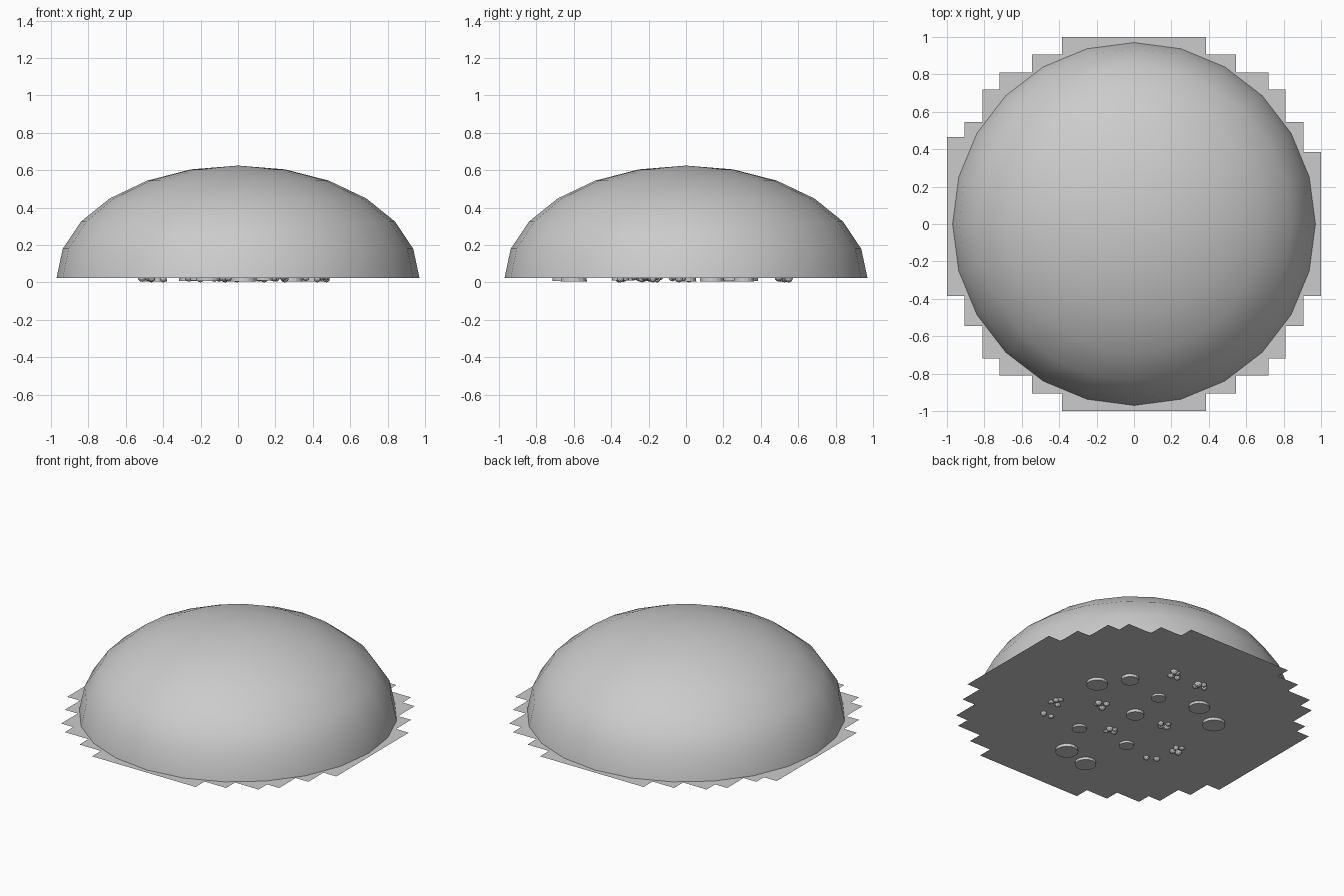
import bpy, bmesh, math, random
from mathutils import Matrix, Vector

if "Cube" in bpy.data.objects:
    bpy.data.objects.remove(bpy.data.objects["Cube"])

random.seed(4)
FLOOR = 0.025


def make_object(name, bm, smooth=False):
    mesh = bpy.data.meshes.new(name)
    bm.to_mesh(mesh)
    bm.free()
    for p in mesh.polygons:
        p.use_smooth = smooth
    ob = bpy.data.objects.new(name, mesh)
    bpy.context.collection.objects.link(ob)
    return ob


# Dome: open half of a flattened 24-sided sphere
bm = bmesh.new()
bmesh.ops.create_uvsphere(bm, u_segments=24, v_segments=12, radius=1)
low = [v for v in bm.verts if v.co.z < -0.01]
bmesh.ops.delete(bm, geom=low, context='VERTS')
bmesh.ops.scale(bm, vec=(0.97, 0.97, 0.60), verts=bm.verts)
bmesh.ops.translate(bm, vec=(0, 0, FLOOR), verts=bm.verts)
make_object("dome", bm, smooth=True)

# Ground: thin sheet with a stair-stepped round outline
steps = [(0.385, 1.0), (0.545, 0.905), (0.72, 0.81), (0.81, 0.72), (0.905, 0.545), (1.0, 0.385)]
quarter = []
for i, (x, y) in enumerate(steps):
    quarter.append((x, y))
    if i + 1 < len(steps):
        quarter.append((x, steps[i + 1][1]))
outline = quarter + [(x, -y) for x, y in reversed(quarter)]
outline += [(-x, -y) for x, y in quarter]
left_top = [(-x, 0.465 if y == 0.385 and x == 1.0 else y) for x, y in reversed(quarter)]
left_top[1] = (left_top[1][0], 0.465)
left_top[2] = (left_top[2][0], 0.545)
# the first step on the left reaches one cell further back
left_top[1] = (-0.905, 0.465)
outline += left_top
bm = bmesh.new()
bm.faces.new([bm.verts.new((x, y, FLOOR)) for x, y in outline])
bmesh.ops.recalc_face_normals(bm, faces=bm.faces)
bmesh.ops.triangulate(bm, faces=bm.faces)
make_object("ground", bm)

# Drums standing in the ground, their feet showing below it
drums = [(0.41, 0.14, 0.065), (0.29, 0.31, 0.055), (-0.25, 0.32, 0.065), (-0.45, 0.22, 0.07),
         (0.03, -0.60, 0.07), (-0.16, -0.65, 0.065), (0.01, 0.245, 0.045),
         (0.14, -0.35, 0.045), (-0.21, -0.32, 0.045), (-0.01, 0.0, 0.055)]
bm = bmesh.new()
for x, y, r in drums:
    bottom = random.uniform(0.004, 0.012)
    height = 0.08
    bmesh.ops.create_cone(bm, cap_ends=True, segments=16, radius1=r, radius2=r * 0.9,
                          depth=height, matrix=Matrix.Translation((x, y, bottom + height / 2)))
make_object("planted_drums", bm)

# Small clumps of stones half sunk in the ground
clumps = [(0.45, -0.19), (0.215, -0.04), (-0.03, -0.25), (-0.23, 0.01), (-0.49, -0.16),
          (0.12, 0.52), (-0.09, 0.52), (0.39, -0.37), (-0.43, -0.36)]
bm = bmesh.new()
for i, (x, y) in enumerate(clumps):
    for k in range(4 if i < 7 else 2):
        a = k * math.tau / 4 + random.random()
        d = random.uniform(0.02, 0.045)
        r = random.uniform(0.016, 0.024)
        bottom = 0.0 if k == 0 else random.uniform(0.003, 0.012)
        top = Vector((x + d * math.cos(a), y + d * math.sin(a), bottom + r))
        bmesh.ops.create_icosphere(bm, subdivisions=2, radius=r, matrix=Matrix.Translation(top))
make_object("stone_clumps", bm)
